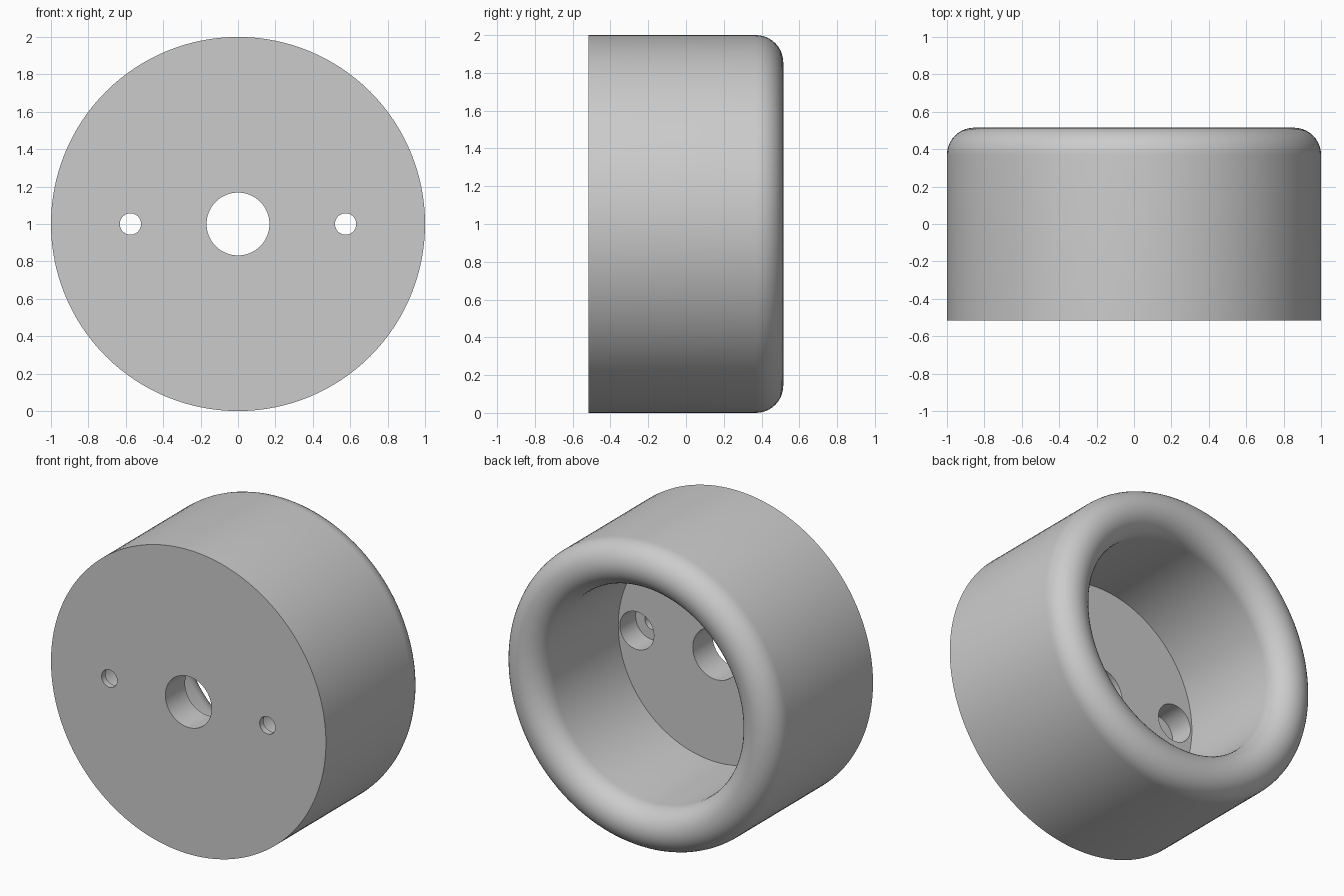
import bpy, bmesh, math
from mathutils import Matrix, Vector

if "Cube" in bpy.data.objects:
    bpy.data.objects.remove(bpy.data.objects["Cube"], do_unlink=True)

FRONT, BACK, FLOOR = -0.515, 0.515, -0.31
OUTER, BORE = 1.0, 0.71
LIP = (OUTER - BORE) / 2
SEAT = -0.475  # bottom of the screw counterbores

grey = bpy.data.materials.new("plain grey")
grey.use_nodes = True
colour = (0.6, 0.6, 0.6, 1)
grey.diffuse_color = colour
grey.node_tree.nodes["Principled BSDF"].inputs["Base Color"].default_value = colour


def make_object(name, bm):
    bmesh.ops.recalc_face_normals(bm, faces=bm.faces)
    mesh = bpy.data.meshes.new(name)
    bm.to_mesh(mesh)
    bm.free()
    obj = bpy.data.objects.new(name, mesh)
    bpy.context.collection.objects.link(obj)
    mesh.materials.append(grey)
    return obj


def revolve(name, profile, x=0, steps=64):
    """Turn a (radius, y) profile around an axis along y, closed by end discs."""
    bm = bmesh.new()
    rings = []
    for r, y in profile:
        rings.append([bm.verts.new((x + r * math.cos(a), y, 1 + r * math.sin(a)))
                      for a in (math.tau * i / steps for i in range(steps))])
    for low, high in zip(rings, rings[1:]):
        for i in range(steps):
            j = (i + 1) % steps
            bm.faces.new((low[i], low[j], high[j], high[i]))
    bm.faces.new(rings[0])
    bm.faces.new(rings[-1])
    return make_object(name, bm)


# Cup body with a fully rounded lip at the back
lip_arc = [(OUTER - LIP + LIP * math.cos(a), BACK - LIP + LIP * math.sin(a))
           for a in (math.pi * i / 20 for i in range(21))]
body = revolve("cup_body", [(OUTER, FRONT)] + lip_arc + [(BORE, FLOOR)], steps=128)

# Centre hole and two counterbored screw holes
cutters = [revolve("centre_hole_cutter", [(0.168, FRONT - 0.1), (0.168, FLOOR + 0.1)])]
for side, x in (("left", 0.575), ("right", -0.575)):
    cutters.append(revolve(side + "_screw_hole_cutter",
                           [(0.057, FRONT - 0.1), (0.057, SEAT),
                            (0.124, SEAT), (0.124, FLOOR + 0.1)], x))

bpy.ops.object.select_all(action="DESELECT")
bpy.context.view_layer.objects.active = body
body.select_set(True)
for cutter in cutters:
    cutter.hide_render = True
    mod = body.modifiers.new("hole", "BOOLEAN")
    mod.operation = "DIFFERENCE"
    mod.solver = "EXACT"
    mod.object = cutter
    bpy.ops.object.modifier_apply(modifier=mod.name)
    bpy.data.objects.remove(cutter, do_unlink=True)

bpy.ops.object.shade_smooth_by_angle(angle=math.radians(30))
